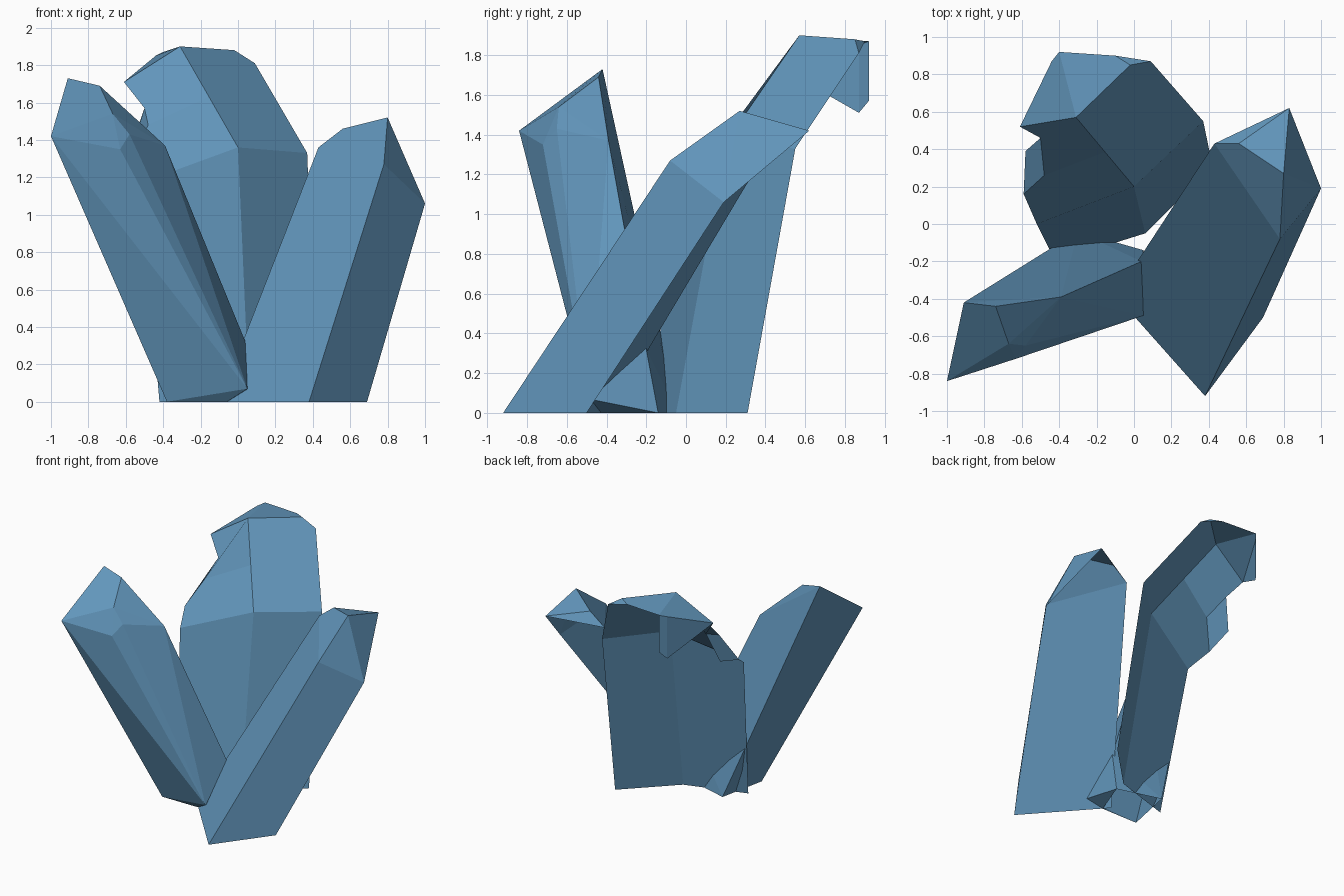
import bpy
import bmesh
import math

cube = bpy.data.objects.get("Cube")
if cube:
    bpy.data.objects.remove(cube, do_unlink=True)


def make_material(name, colour):
    material = bpy.data.materials.new(name)
    material.use_nodes = True
    material.diffuse_color = colour
    shader = material.node_tree.nodes["Principled BSDF"]
    shader.inputs["Base Color"].default_value = colour
    shader.inputs["Roughness"].default_value = 0.8
    return material


crystal_blue = make_material("crystal blue", (0.122, 0.305, 0.5, 1))


def finish(name, bm):
    mesh = bpy.data.meshes.new(name)
    bm.to_mesh(mesh)
    bm.free()
    mesh.materials.append(crystal_blue)
    obj = bpy.data.objects.new(name, mesh)
    bpy.context.collection.objects.link(obj)


def hull_crystal(name, *rings, open_below):
    """Wrap facets around rings of corners, leaving the underside open."""
    bm = bmesh.new()
    for ring in rings:
        for corner in ring:
            bm.verts.new(corner)
    hull = bmesh.ops.convex_hull(bm, input=bm.verts[:])
    inner = {v for v in hull["geom_interior"] if isinstance(v, bmesh.types.BMVert)}
    bmesh.ops.delete(bm, geom=list(inner), context="VERTS")
    bmesh.ops.recalc_face_normals(bm, faces=bm.faces[:])
    underside = [f for f in bm.faces if f.normal.z < open_below]
    bmesh.ops.delete(bm, geom=underside, context="FACES")
    # Merge nearly coplanar triangles into single facets
    bmesh.ops.dissolve_limit(bm, angle_limit=math.radians(4),
                             verts=bm.verts[:], edges=bm.edges[:])
    finish(name, bm)


def shell_crystal(name, panels):
    """Join flat panels that share corners into one open shell."""
    bm = bmesh.new()
    for panel in panels:
        bm.faces.new([bm.verts.new(corner) for corner in panel])
    bmesh.ops.remove_doubles(bm, verts=bm.verts[:], dist=0.001)
    bmesh.ops.recalc_face_normals(bm, faces=bm.faces[:])
    finish(name, bm)


# Slim crystal leaning to the side and forward
slim_foot = [(-.38, -.43, 0), (-.3, -.04, 0), (.05, -.14, 0), (-.06, -.43, 0)]
slim_shaft = [(.05, -.49, .07), (.04, -.2, .32)]
slim_tip = [(-1, -.84, 1.42), (-.91, -.42, 1.73), (-.74, -.44, 1.69),
            (-.67, -.64, 1.54), (-.58, -.65, 1.43), (-.63, -.72, 1.35),
            (-.39, -.39, 1.37)]
hull_crystal("slim_crystal", slim_foot, slim_shaft, slim_tip, open_below=-0.99)

# Wedge crystal leaning to the other side and backward, hollow behind
wedge_foot = [(.38, -.92, 0), (.69, -.5, 0), (-.1, -.38, 0)]
wedge_shoulder = [(.78, -.08, 1.27), (1, .19, 1.06), (.43, .43, 1.36)]
wedge_tip = [(.8, .27, 1.52), (.83, .62, 1.42), (.56, .43, 1.46)]
hull_crystal("wedge_crystal", wedge_foot, wedge_shoulder, wedge_tip,
             open_below=-0.02)

# Corners of the broad bent crystal, from the ground up
foot_left, foot_ridge, foot_right = (-.42, -.2, 0), (.06, -.05, 0), (.42, .31, 0)
bend_left, bend_ridge, bend_right = (-.52, 0, 1.17), (0, .2, 1.36), (.37, .55, 1.33)
chip_low, chip_high = (-.59, .16, 1.27), (-.58, .39, 1.34)
chip_front, chip_back = (-.48, .26, 1.48), (-.5, .46, 1.57)
ridge_mid, peak = (-.155, .385, 1.63), (-.31, .57, 1.9)
overhang = (-.61, .52, 1.71)
head_right, head_top = (.09, .87, 1.81), (-.02, .85, 1.88)
rim_mid, rim_end = (-.1, .9, 1.87), (-.4, .92, 1.87)
flap_low, flap_end, flap_top = (-.44, .87, 1.51), (-.4, .92, 1.57), (-.44, .87, 1.85)

shell_crystal("broad_crystal", [
    # trunk
    (foot_left, foot_ridge, bend_ridge, bend_left),
    (foot_ridge, foot_right, bend_right, bend_ridge),
    # bent upper half with a chipped side
    (bend_left, bend_ridge, ridge_mid, chip_front, chip_low),
    (chip_low, chip_front, chip_back, chip_high),
    (ridge_mid, peak, overhang, chip_back, chip_front),
    (bend_ridge, bend_right, head_right, head_top, peak, ridge_mid),
    # cap and the flap hanging behind it
    (peak, head_top, rim_mid, rim_end),
    (head_top, head_right, rim_mid),
    (peak, rim_end, flap_top, overhang),
    (overhang, flap_top, flap_low),
    (flap_top, rim_end, flap_end, flap_low),
])
